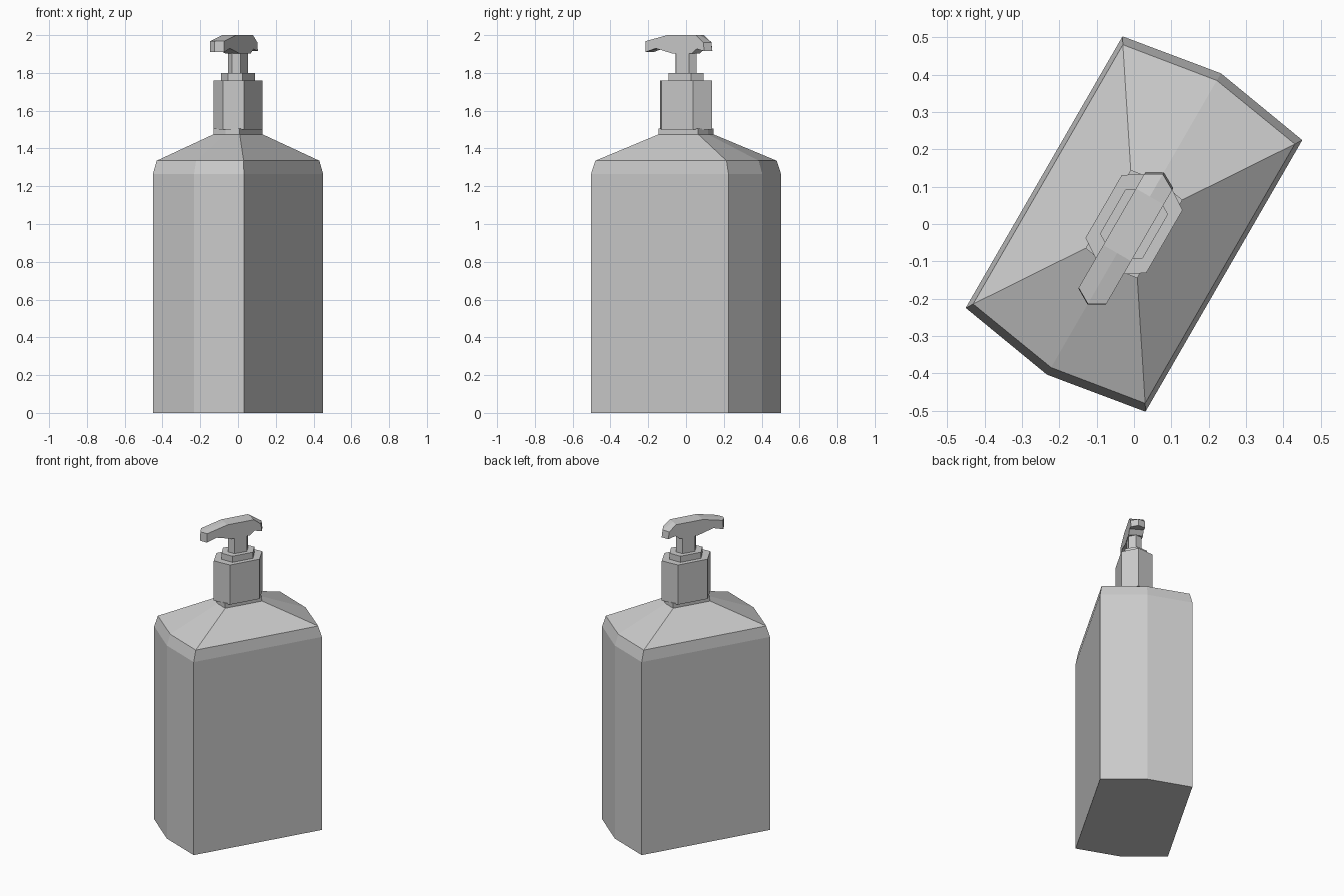
import bpy
import bmesh
from math import radians
from mathutils import Matrix

if "Cube" in bpy.data.objects:
    bpy.data.objects.remove(bpy.data.objects["Cube"], do_unlink=True)

TURN = Matrix.Rotation(radians(60), 4, "Z")  # the long axis is turned in plan

grey = bpy.data.materials.new("light grey")
grey.use_nodes = True
grey.diffuse_color = (0.6, 0.6, 0.6, 1)
grey.node_tree.nodes["Principled BSDF"].inputs["Base Color"].default_value = (0.6, 0.6, 0.6, 1)


def finish(name, bm):
    bmesh.ops.transform(bm, matrix=TURN, verts=bm.verts)
    bmesh.ops.recalc_face_normals(bm, faces=bm.faces)
    mesh = bpy.data.meshes.new(name)
    bm.to_mesh(mesh)
    bm.free()
    mesh.materials.append(grey)
    obj = bpy.data.objects.new(name, mesh)
    bpy.context.collection.objects.link(obj)


def bridge(bm, a, b):
    n = len(a)
    for i in range(n):
        j = (i + 1) % n
        bm.faces.new((a[i], a[j], b[j], b[i]))


def hex_loft(name, levels):
    """Stack six-sided rings: (height, side half length, half width, end point)."""
    bm = bmesh.new()
    rings = []
    for z, u, v, tip in levels:
        plan = [(tip, 0), (u, v), (-u, v), (-tip, 0), (-u, -v), (u, -v)]
        rings.append([bm.verts.new((x, y, z)) for x, y in plan])
    for a, b in zip(rings, rings[1:]):
        bridge(bm, a, b)
    bm.faces.new(rings[0])
    bm.faces.new(rings[-1])
    finish(name, bm)


def hex_prism(name, bottom, top, u, v, tip):
    hex_loft(name, [(bottom, u, v, tip), (top, u, v, tip)])


# Bottle with bevelled shoulder and short neck
hex_loft("bottle", [
    (0, 0.42, 0.278, 0.466),
    (1.265, 0.42, 0.278, 0.466),
    (1.335, 0.401, 0.266, 0.444),
    (1.475, 0.121, 0.08, 0.134),
    (1.505, 0.121, 0.08, 0.134),
])

# Pump base, collar and stem
hex_prism("cap", 1.5, 1.76, 0.097, 0.094, 0.159)
hex_prism("collar", 1.76, 1.8, 0.068, 0.066, 0.107)
hex_prism("stem", 1.8, 1.91, 0.04, 0.039, 0.065)

# Pump head: side profile carried across the width, with pointed ends
profile = [(-0.224, 1.91), (-0.16, 1.93), (-0.06, 1.903), (0.06, 1.903),
           (0.09, 1.927), (0.136, 1.915), (0.13, 1.962), (0.085, 2.0),
           (-0.09, 2.0), (-0.222, 1.968)]
bm = bmesh.new()
loops = []
for v in (-0.043, 0, 0.043):
    loop = []
    for u, z in profile:
        if v == 0 and abs(u) > 0.1 and u != -0.16:
            u += 0.024 if u > 0 else -0.025
        loop.append(bm.verts.new((u, v, z)))
    loops.append(loop)
bridge(bm, loops[0], loops[1])
bridge(bm, loops[1], loops[2])
bm.faces.new(loops[0])
bm.faces.new(loops[2])
finish("pump_head", bm)
